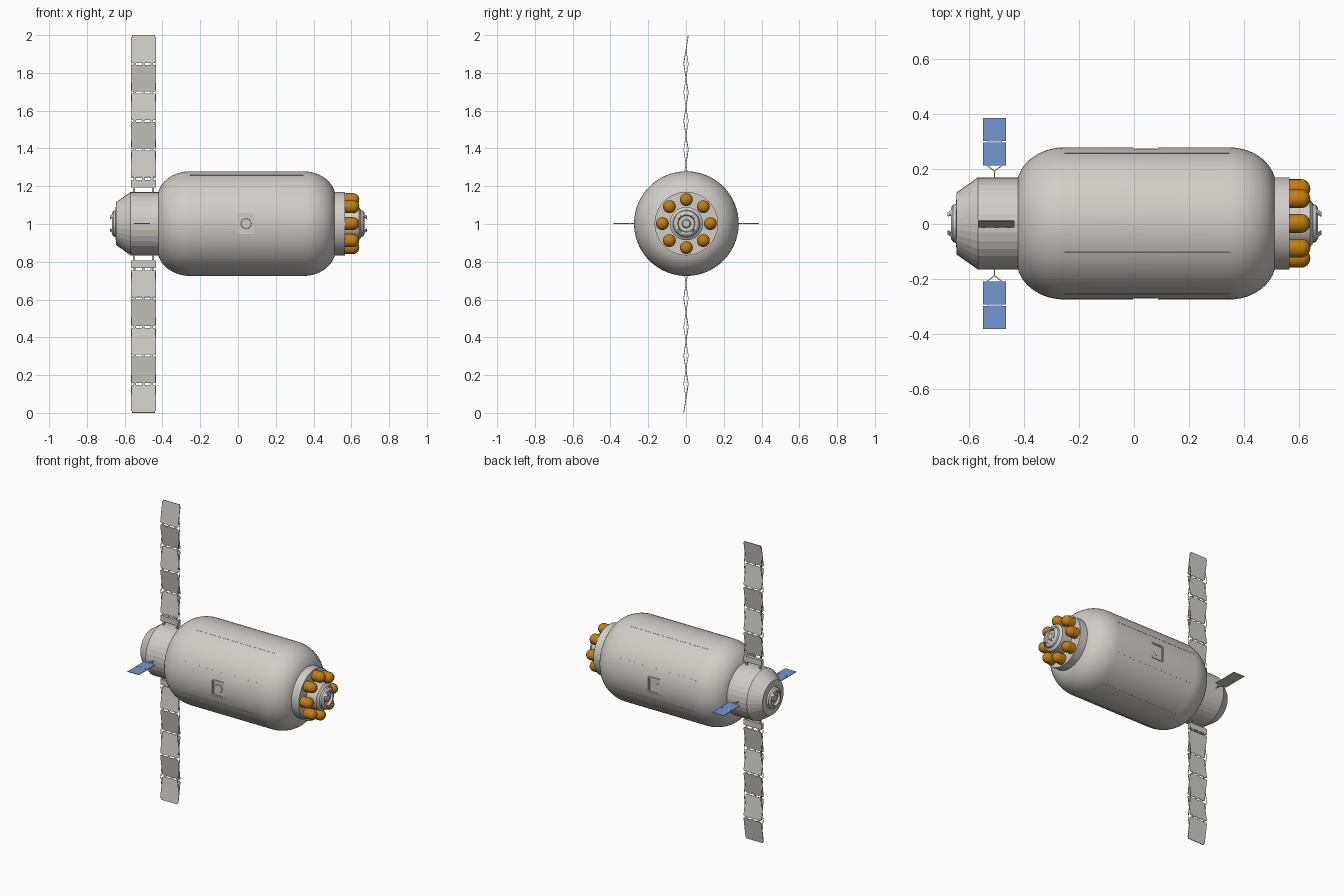
import bpy, bmesh, math
from mathutils import Vector, Matrix

if "Cube" in bpy.data.objects:
    bpy.data.objects.remove(bpy.data.objects["Cube"])

CY, CZ = 0.002, 1.002          # long axis of the station


def material(name, rgb):
    m = bpy.data.materials.new(name)
    m.diffuse_color = (*rgb, 1)
    m.use_nodes = True
    m.node_tree.nodes["Principled BSDF"].inputs["Base Color"].default_value = m.diffuse_color
    return m


HULL = material("warm_grey_hull", (0.64, 0.61, 0.58))
PANEL = material("pale_grey_panel", (0.62, 0.61, 0.57))
BLUE = material("solar_blue", (0.17, 0.31, 0.64))
ORANGE = material("tank_orange", (0.54, 0.21, 0.006))


def finish(name, bm, mat, smooth=None):
    bmesh.ops.recalc_face_normals(bm, faces=bm.faces)
    me = bpy.data.meshes.new(name)
    bm.to_mesh(me)
    bm.free()
    for m in (mat if isinstance(mat, tuple) else (mat,)):
        me.materials.append(m)
    ob = bpy.data.objects.new(name, me)
    bpy.context.collection.objects.link(ob)
    if smooth:
        shade(ob, smooth)
    return ob


def shade(ob, angle):
    bpy.ops.object.select_all(action='DESELECT')
    ob.select_set(True)
    bpy.context.view_layer.objects.active = ob
    bpy.ops.object.shade_smooth_by_angle(angle=math.radians(angle))


def lathe_into(bm, profile, segs, cy=CY, cz=CZ):
    """Spin (x, radius) points around an axis parallel to x."""
    rings = []
    for x, r in profile:
        if r < 1e-6:
            rings.append([bm.verts.new((x, cy, cz))] * segs)
        else:
            rings.append([bm.verts.new((x, cy + r * math.cos(a), cz + r * math.sin(a)))
                          for a in (2 * math.pi * i / segs for i in range(segs))])
    for p, q in zip(rings, rings[1:]):
        for i in range(segs):
            j = (i + 1) % segs
            bm.faces.new(list(dict.fromkeys((p[i], p[j], q[j], q[i]))))


def lathe(name, profile, mat, segs=48, smooth=30):
    bm = bmesh.new()
    lathe_into(bm, profile, segs)
    return finish(name, bm, mat, smooth)


def box(bm, centre, size):
    bmesh.ops.create_cube(bm, size=1, matrix=Matrix.Translation(centre) @ Matrix.Diagonal((*size, 1)))


def beam(bm, p, q, w, t, side=(1, 0, 0)):
    """Box from p to q, w wide along side and t thick."""
    p, q, s = Vector(p), Vector(q), Vector(side)
    d = (q - p).normalized()
    rot = Matrix((s, d.cross(s), d)).transposed().to_4x4()
    bmesh.ops.create_cube(bm, size=1, matrix=Matrix.Translation((p + q) / 2) @ rot
                          @ Matrix.Diagonal((w, t, (q - p).length, 1)))


# Main pressurised hull with rounded ends
R, N = 0.277, 12
left = [(-0.253 - 0.174 * math.cos(a), 0.135 + 0.142 * math.sin(a))
        for a in (math.pi / 2 * i / N for i in range(N + 1))]
right = [(0.347 + 0.17 * math.sin(a), 0.135 + 0.142 * math.cos(a))
         for a in (math.pi / 2 * i / N for i in range(N + 1))]
hull = lathe("main_hull", [(-0.427, 0)] + left + right + [(0.517, 0)], HULL, 96, None)

# Flat hatch recess on both sides
bm = bmesh.new()
for s in (1, -1):
    box(bm, (0.043, CY + s * 0.299, CZ), (0.088, 0.06, 0.11))
cutter = finish("hatch_cutter", bm, HULL)
cutter.hide_render = True
mod = hull.modifiers.new("hatch_recess", 'BOOLEAN')
mod.operation, mod.object, mod.solver = 'DIFFERENCE', cutter, 'EXACT'
bpy.context.view_layer.objects.active = hull
bpy.ops.object.modifier_apply(modifier=mod.name)
bpy.data.objects.remove(cutter)
shade(hull, 25)

# Hatch frames and round covers
bm = bmesh.new()
for s in (1, -1):
    y = CY + s * 0.270
    for k in (1, -1):
        box(bm, (0.043 + k * 0.038, y, CZ), (0.008, 0.006, 0.104))
        box(bm, (0.043, y, CZ + k * 0.048), (0.068, 0.006, 0.008))
    bmesh.ops.create_cone(bm, cap_ends=True, segments=24, radius1=0.028, radius2=0.026, depth=0.004,
                          matrix=Matrix.Translation((0.043, y, CZ)) @ Matrix.Rotation(math.pi / 2, 4, 'X'))
finish("hatches", bm, HULL)

# Lengthwise hull seams
bm = bmesh.new()
for i in range(8):
    a = math.radians(22.5 + 45 * i)
    n = Vector((0, math.cos(a), math.sin(a)))
    c = Vector((0, CY, CZ)) + n * (R - 0.0005)
    beam(bm, c + Vector((-0.253, 0, 0)), c + Vector((0.347, 0, 0)), 0.003, 0.003, n)
finish("hull_seams", bm, HULL)

# Service module with faceted cone, and its docking port
lathe("service_module", [(-0.40, 0), (-0.40, 0.168), (-0.568, 0.168), (-0.646, 0.113), (-0.648, 0.07), (-0.648, 0)],
      HULL, 32, None)
port = [(0, 0), (0, 0.072), (0.014, 0.068), (0.022, 0.056), (0.022, 0.046), (0.008, 0.042),
        (0.008, 0.024), (0.016, 0.018), (0.016, 0)]
lathe("left_docking_port", [(-0.645 - x, r) for x, r in port], HULL, 32)

# Tank end: mounting ring, hub, docking port
lathe("tank_ring", [(0.49, 0), (0.49, 0.168), (0.567, 0.168), (0.567, 0)], HULL, 64)
lathe("tank_hub", [(0.56, 0), (0.56, 0.088), (0.64, 0.088), (0.652, 0.072), (0.652, 0)], HULL, 32)
lathe("right_docking_port", [(0.648 + x, r) for x, r in port], HULL, 32)

# Docking guide petals at both ends
bm = bmesh.new()
for s, x0 in ((-1, -0.655), (1, 0.66)):
    for i in range(4):
        a = math.radians(45 + 90 * i)
        n = Vector((0, math.cos(a), math.sin(a)))
        side = Vector((0, -math.sin(a), math.cos(a)))
        c = Vector((x0, CY, CZ))
        beam(bm, c + n * 0.066, c + n * 0.046 + Vector((s * 0.022, 0, 0)), 0.02, 0.004, side)
finish("docking_petals", bm, HULL)

# Eight orange tanks around the hub
cap = [(0.609 + 0.033 * math.sin(a), 0.034 * math.cos(a)) for a in (math.pi / 2 * i / 8 for i in range(9))]
bm = bmesh.new()
for i in range(8):
    a = math.pi / 4 * i
    lathe_into(bm, [(0.56, 0), (0.56, 0.034)] + cap[:-1] + [(0.642, 0)], 24,
               CY + 0.127 * math.cos(a), CZ + 0.127 * math.sin(a))
finish("orange_tanks", bm, ORANGE, 40)

# Two long folding arrays: zigzag panels crossed by scissor struts
X, H0, STEP, D = -0.501, 0.242, 0.1514, 0.012
panels, frame = bmesh.new(), bmesh.new()
for s in (1, -1):
    def pt(dx, y, h):
        return Vector((X + dx, s * y, 1 + s * h))
    for k in range(5):
        ya = D * (-1) ** (k + 1)
        a, b = pt(0, ya, H0 + k * STEP), pt(0, -ya, H0 + (k + 1) * STEP)
        gap = 0.0 if k == 4 else 0.035
        beam(panels, a.lerp(b, 0.035), a.lerp(b, 1 - gap), 0.122, 0.004)
        beam(panels, a.lerp(b, 0.07), a.lerp(b, 0.94), 0.133, 0.0036)
        for dx in (-0.062, 0.062):
            p, q = pt(dx, -ya, H0 + k * STEP), pt(dx, ya, H0 + (k + 1) * STEP)
            beam(frame, p, p.lerp(q, 0.5 if k == 4 else 1), 0.003, 0.003)
        for dx in (-0.045, 0, 0.045):
            box(frame, a + Vector((dx, 0, 0)), (0.012, 0.004, 0.016))
    # root box and legs
    box(frame, pt(0, 0, 0.213), (0.132, 0.022, 0.038))
    for dx in (-0.05, 0.05):
        beam(frame, pt(dx, 0, 0.15), pt(dx, 0, 0.2), 0.01, 0.01)
        beam(frame, pt(dx, 0, 0.225), pt(dx, -D, H0 + 0.005), 0.006, 0.004)
finish("long_array_panels", panels, PANEL)
finish("long_array_frame", frame, HULL)

# Two short blue arrays, blue only on top, on triangular yokes
XS = -0.508
blue, yoke = bmesh.new(), bmesh.new()
for s in (1, -1):
    for d in (0.253, 0.3425):
        box(blue, (XS, CY + s * d, CZ), (0.083, 0.084, 0.004))
    box(yoke, (XS, CY + s * 0.298, CZ), (0.05, 0.012, 0.003))
    apex = Vector((XS, CY + s * 0.19, CZ))
    beam(yoke, (XS, CY + s * 0.16, CZ), apex, 0.005, 0.005)
    for dx in (-0.028, 0.028):
        beam(yoke, apex, apex + Vector((dx, s * 0.022, 0)), 0.004, 0.004, (0, 0, 1))
blue.normal_update()
for f in blue.faces:
    f.material_index = 0 if f.normal.z > 0.5 else 1
finish("short_array_panels", blue, (BLUE, PANEL))
finish("short_array_yokes", yoke, HULL)
